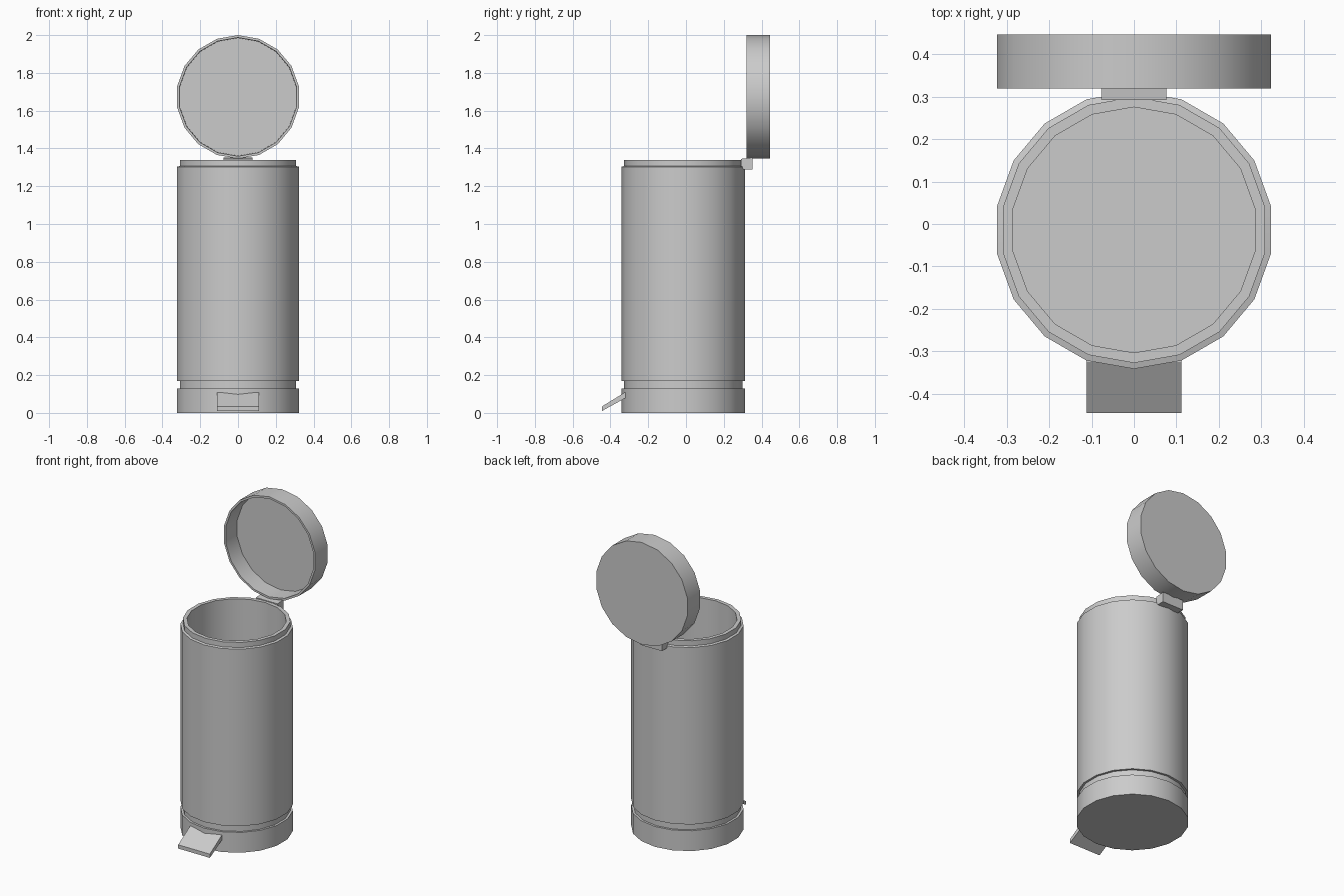
import bpy, bmesh, math
from mathutils import Matrix

if "Cube" in bpy.data.objects:
    bpy.data.objects.remove(bpy.data.objects["Cube"])

SIDES = 18
CY = -0.014   # centre of the can along y
R = 0.327     # outer radius


def finish(name, bm, matrix=None):
    if matrix:
        bm.transform(matrix)
    bmesh.ops.recalc_face_normals(bm, faces=bm.faces)
    mesh = bpy.data.meshes.new(name)
    bm.to_mesh(mesh)
    bm.free()
    obj = bpy.data.objects.new(name, mesh)
    bpy.context.collection.objects.link(obj)
    bpy.ops.object.select_all(action='DESELECT')
    obj.select_set(True)
    bpy.context.view_layer.objects.active = obj
    bpy.ops.object.shade_smooth_by_angle(angle=math.radians(30))
    return obj


def lathe(name, profile, matrix):
    """Turn (radius, height) points round z; both ends get a flat cap."""
    bm = bmesh.new()
    rings = []
    for r, z in profile:
        angles = [math.tau * i / SIDES - math.pi / 2 for i in range(SIDES)]
        rings.append([bm.verts.new((r * math.cos(a), r * math.sin(a), z)) for a in angles])
    for a, b in zip(rings, rings[1:]):
        for i in range(SIDES):
            j = (i + 1) % SIDES
            bm.faces.new((a[i], a[j], b[j], b[i]))
    bm.faces.new(rings[0])
    bm.faces.new(rings[-1])
    return finish(name, bm, matrix)


def extrude_x(name, outline, half_width):
    """Extrude a (y, z) outline symmetrically along x."""
    bm = bmesh.new()
    left, right = [[bm.verts.new((x, y, z)) for y, z in outline]
                   for x in (-half_width, half_width)]
    bm.faces.new(left)
    bm.faces.new(right)
    for i in range(len(outline)):
        j = (i + 1) % len(outline)
        bm.faces.new((left[i], left[j], right[j], right[i]))
    return finish(name, bm)


# Can: foot, groove, tall wall, stepped collar and hollow inside
lathe("can_body", [
    (R, 0), (R, 0.13), (0.313, 0.13), (0.313, 0.17), (R, 0.17),
    (R, 1.303), (0.313, 1.307), (0.313, 1.34), (0.289, 1.34), (0.289, 0.17),
], Matrix.Translation((0, CY, 0)))

# Open lid standing upright, hollow side facing the front
lathe("lid", [
    (R, 0), (R, 0.127), (0.314, 0.127), (0.312, 0.015),
], Matrix.Translation((0, 0.446, 1.673)) @ Matrix.Rotation(math.pi / 2, 4, 'X'))

# Hinge block behind the collar
extrude_x("hinge", [(0.292, 1.307), (0.292, 1.345), (0.352, 1.352),
                    (0.352, 1.288), (0.305, 1.288)], 0.076)

# Sloping foot pedal
extrude_x("pedal", [(-0.445, 0.01), (-0.445, 0.034), (-0.325, 0.108),
                    (-0.3, 0.108), (-0.3, 0.09)], 0.112)
